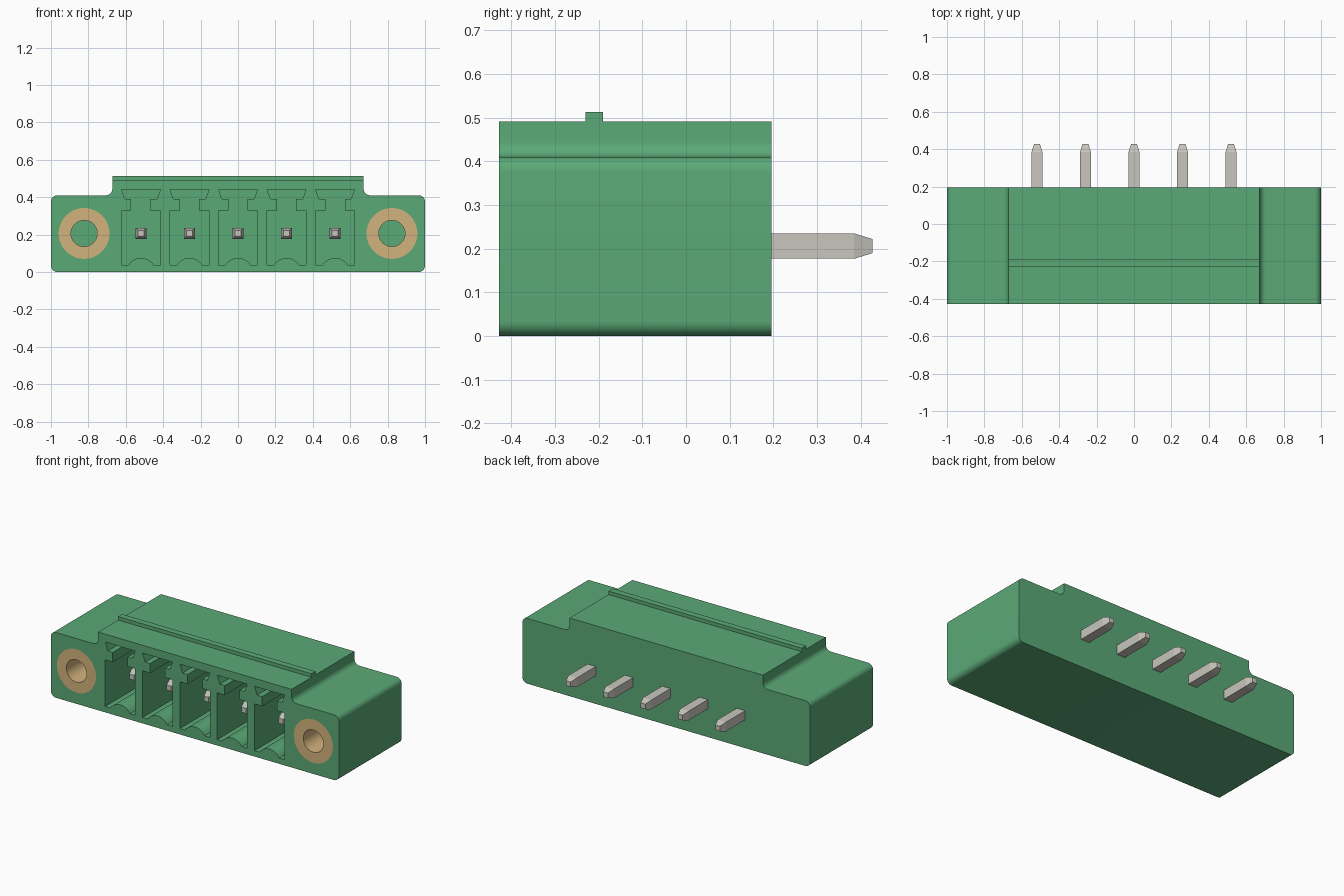
import bpy, bmesh, math
from mathutils import Vector

if "Cube" in bpy.data.objects:
    bpy.data.objects.remove(bpy.data.objects["Cube"], do_unlink=True)

FRONT, BACK, TIP = -0.428, 0.196, 0.427
PITCH, AXIS_Z, FLANGE_X = 0.2594, 0.206, 0.823


def material(name, rgb):
    m = bpy.data.materials.new(name)
    m.use_nodes = True
    m.diffuse_color = (*rgb, 1)
    m.node_tree.nodes["Principled BSDF"].inputs["Base Color"].default_value = (*rgb, 1)
    return m


GREEN = material("green plastic", (0.105, 0.40, 0.185))
BRASS = material("brass", (0.65, 0.45, 0.205))
TIN = material("tinned metal", (0.58, 0.565, 0.51))


def finish(bm, name, mat):
    bmesh.ops.recalc_face_normals(bm, faces=bm.faces)
    mesh = bpy.data.meshes.new(name)
    bm.to_mesh(mesh)
    bm.free()
    mesh.materials.append(mat)
    ob = bpy.data.objects.new(name, mesh)
    bpy.context.collection.objects.link(ob)
    return ob


def smooth(ob):
    bpy.ops.object.select_all(action='DESELECT')
    ob.select_set(True)
    bpy.context.view_layer.objects.active = ob
    bpy.ops.object.shade_smooth_by_angle(angle=math.radians(35))


def prism(name, outline, y0, y1, mat):
    """Extrude an (x, z) outline along y."""
    bm = bmesh.new()
    face = bm.faces.new([bm.verts.new((x, y0, z)) for x, z in outline])
    new = bmesh.ops.extrude_face_region(bm, geom=[face])["geom"]
    bmesh.ops.translate(bm, vec=(0, y1 - y0, 0),
                        verts=[v for v in new if isinstance(v, bmesh.types.BMVert)])
    return finish(bm, name, mat)


def arc(cx, cz, r, a0, a1, n=8):
    return [(cx + r * math.cos(math.radians(a0 + (a1 - a0) * i / n)),
             cz + r * math.sin(math.radians(a0 + (a1 - a0) * i / n))) for i in range(n + 1)]


def mirrored(half):
    """Close a right-hand outline, listed bottom to top, with its mirror image."""
    return half + [(-x, z) for x, z in reversed(half) if x > 1e-6]


def cut(target, cutter):
    mod = target.modifiers.new("cut", 'BOOLEAN')
    mod.operation, mod.solver, mod.object = 'DIFFERENCE', 'EXACT', cutter
    bpy.ops.object.select_all(action='DESELECT')
    target.select_set(True)
    bpy.context.view_layer.objects.active = target
    bpy.ops.object.modifier_apply(modifier=mod.name)
    bpy.data.objects.remove(cutter, do_unlink=True)


# Housing: rounded flanges with a raised middle
R, SHOULDER, RAISED = 0.034, 0.41, 0.672
half = (arc(1 - R, R, R, -90, 0) + arc(1 - R, SHOULDER - R, R, 0, 90)
        + arc(RAISED + R, SHOULDER + R, R, 270, 180) + [(RAISED, 0.491)])
housing = prism("housing", mirrored(half), FRONT, BACK, GREEN)

# Plug pockets: keyed slot on top, curved rib along the floor
bump_half, bump_top, floor = 0.068, 0.075, 0.037
rise = bump_top - floor
rad = (bump_half ** 2 + rise ** 2) / (2 * rise)
sweep = math.degrees(math.asin(bump_half / rad))
pocket = arc(0, bump_top - rad, rad, 90, 90 - sweep) + [
    (0.104, floor), (0.104, 0.33), (0.052, 0.33), (0.052, 0.39), (0.086, 0.39), (0.104, 0.441)]
for i in range(-2, 3):
    shape = [(x + i * PITCH, z) for x, z in mirrored(pocket)]
    cut(housing, prism("pocket_cutter", shape, FRONT - 0.05, 0.07, GREEN))

# Flange bores
INSERT_R, BORE_R, INSERT_BACK = 0.136, 0.07, -0.02
for side in (-1, 1):
    circle = arc(side * FLANGE_X, AXIS_Z, INSERT_R, 0, 360, 48)[:-1]
    cut(housing, prism("bore_cutter", circle, FRONT - 0.05, INSERT_BACK, GREEN))
smooth(housing)

# Ridge across the raised top
prism("top_ridge", [(-RAISED, 0.48), (RAISED, 0.48), (RAISED, 0.513), (-RAISED, 0.513)],
      -0.23, -0.19, GREEN)


def threaded_insert(name, x):
    bm = bmesh.new()
    n = 48
    section = [(INSERT_R, FRONT), (INSERT_R, INSERT_BACK), (BORE_R, INSERT_BACK), (BORE_R, FRONT)]
    rings = []
    for r, y in section:
        rings.append([bm.verts.new((px, y, pz)) for px, pz in arc(x, AXIS_Z, r, 0, 360, n)[:-1]])
    for a, b in zip(rings, rings[1:] + rings[:1]):
        for i in range(n):
            j = (i + 1) % n
            bm.faces.new((a[i], a[j], b[j], b[i]))
    smooth(finish(bm, name, BRASS))


threaded_insert("right_insert", -FLANGE_X)
threaded_insert("left_insert", FLANGE_X)


def contact_pin(name, x):
    """Square pin with tapered ends."""
    bm = bmesh.new()
    loops = []
    for y, h in ((-0.315, 0.016), (-0.273, 0.029), (0.385, 0.029), (TIP, 0.016)):
        loops.append([bm.verts.new(Vector((x + sx * h, y, AXIS_Z + sz * h)))
                      for sx, sz in ((-1, -1), (1, -1), (1, 1), (-1, 1))])
    for a, b in zip(loops, loops[1:]):
        for i in range(4):
            j = (i + 1) % 4
            bm.faces.new((a[i], a[j], b[j], b[i]))
    bm.faces.new(loops[0])
    bm.faces.new(loops[-1])
    finish(bm, name, TIN)


# Contact pins, one per pocket
for i in range(-2, 3):
    contact_pin(f"contact_pin_{i + 3}", i * PITCH)
